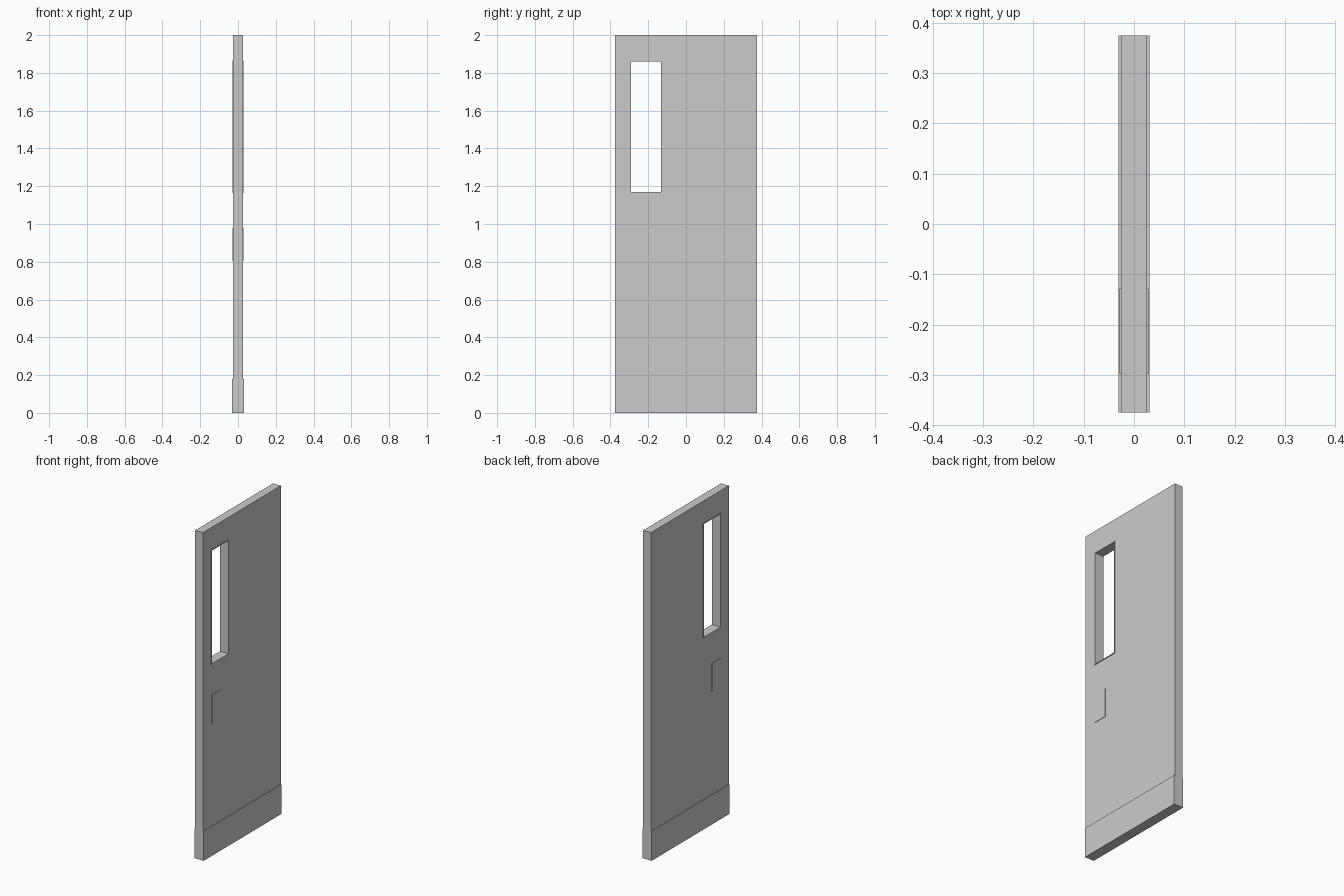
import bpy

if "Cube" in bpy.data.objects:
    bpy.data.objects.remove(bpy.data.objects["Cube"])


def box(name, x, y, z):
    """Box from (min, max) ranges on each axis."""
    bpy.ops.mesh.primitive_cube_add(size=1)
    ob = bpy.context.object
    ob.name = name
    ob.location = [(a + b) / 2 for a, b in (x, y, z)]
    ob.scale = [b - a for a, b in (x, y, z)]
    bpy.ops.object.transform_apply(location=True, rotation=True, scale=True)
    return ob


def ring(name, x, outer, inner):
    """Rectangular ring in the y-z plane: (y0, y1, z0, z1) loops, extruded along x."""
    def loop(r):
        return [(r[0], r[2]), (r[1], r[2]), (r[1], r[3]), (r[0], r[3])]
    verts = [(xx, y, z) for xx in x for r in (outer, inner) for y, z in loop(r)]
    faces = []
    for i in range(4):
        j = (i + 1) % 4
        faces += [(i, 4 + i, 4 + j, j), (8 + i, 8 + j, 12 + j, 12 + i),
                  (i, j, 8 + j, 8 + i), (4 + i, 12 + i, 12 + j, 4 + j)]
    me = bpy.data.meshes.new(name)
    me.from_pydata(verts, [], faces)
    ob = bpy.data.objects.new(name, me)
    bpy.context.collection.objects.link(ob)
    return ob


HOLE = (-0.292, -0.133, 1.17, 1.86)

# Door slab with window opening
ring("door_slab", (-0.026, 0.026), (-0.375, 0.375, 0, 2), HOLE)

# Thin raised trim lining the opening
ring("window_trim", (-0.029, 0.029), (-0.297, -0.128, 1.165, 1.865), HOLE)

# Kick plate wrapped around the bottom, push plates on both faces
box("kick_plate", (-0.031, 0.031), (-0.375, 0.375), (0, 0.18))
for side, x in (("left", (-0.029, -0.026)), ("right", (0.026, 0.029))):
    box("push_plate_" + side, x, (-0.293, -0.208), (0.805, 0.98))
